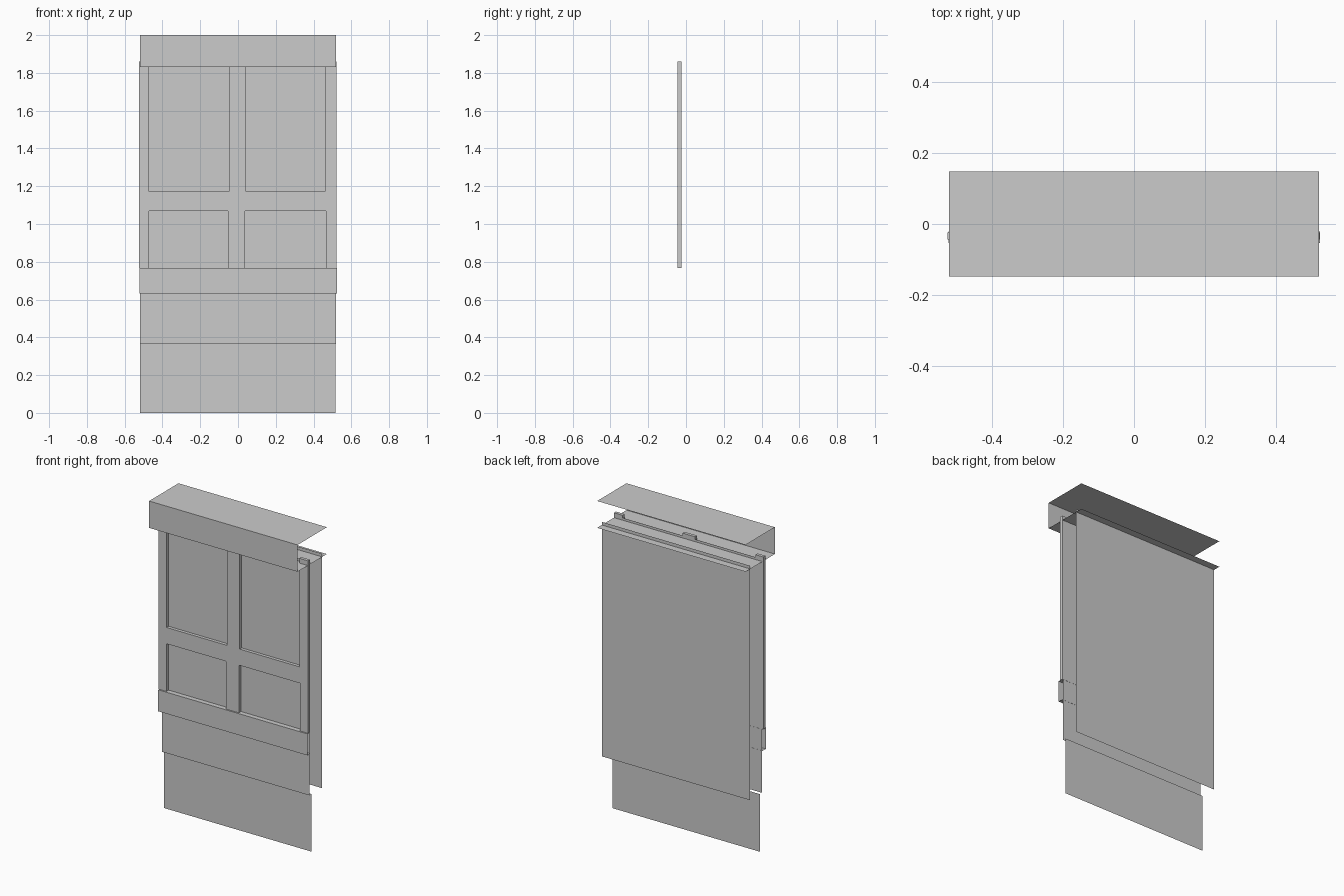
import bpy, bmesh

if "Cube" in bpy.data.objects:
    bpy.data.objects.remove(bpy.data.objects["Cube"])

# One plain grey for the whole model
grey = bpy.data.materials.new("plain_grey")
grey.diffuse_color = (0.6, 0.6, 0.6, 1)
grey.use_nodes = True
grey.node_tree.nodes["Principled BSDF"].inputs["Base Color"].default_value = grey.diffuse_color


def finish(name, bm):
    mesh = bpy.data.meshes.new(name)
    bm.to_mesh(mesh)
    bm.free()
    mesh.materials.append(grey)
    obj = bpy.data.objects.new(name, mesh)
    bpy.context.collection.objects.link(obj)
    return obj


def sheet(name, profile, x0, x1):
    """Sweep an open (y, z) profile along x; a rising profile faces the front."""
    bm = bmesh.new()
    pairs = [(bm.verts.new((x0, y, z)), bm.verts.new((x1, y, z))) for y, z in profile]
    for (a, b), (d, c) in zip(pairs, pairs[1:]):
        bm.faces.new((a, b, c, d))
    return finish(name, bm)


def plate(name, outline, y0, y1):
    """Extrude a closed (x, z) outline from y0 to y1."""
    bm = bmesh.new()
    face = bm.faces.new([bm.verts.new((x, y0, z)) for x, z in outline])
    new = bmesh.ops.extrude_face_region(bm, geom=[face], use_keep_orig=True)["geom"]
    moved = [v for v in new if isinstance(v, bmesh.types.BMVert)]
    bmesh.ops.translate(bm, verts=moved, vec=(0, y1 - y0, 0))
    bmesh.ops.recalc_face_normals(bm, faces=bm.faces)
    return finish(name, bm)


# Top box: underside, front and lid, open at the back and ends
sheet("top_box", [(0.147, 1.83), (-0.147, 1.83), (-0.147, 2.0), (0.147, 2.0)], -0.52, 0.52)

# Large flat sheets
sheet("front_panel", [(-0.022, 0.365), (-0.022, 1.845)], -0.518, 0.518)
sheet("back_panel", [(0.1, 1.85), (0.1, 0.365)], -0.52, 0.52)
sheet("lower_panel", [(0.0, 0.0), (0.0, 0.365)], -0.518, 0.516)

# Bottom rail: ledge, front and underside, open at the ends
sheet("bottom_rail", [(-0.021, 0.632), (-0.053, 0.632), (-0.053, 0.768), (-0.021, 0.768)],
      -0.522, 0.523)

# Raised frame: three stiles joined by a cross rail
top, bottom, rail_top, rail_low = 1.86, 0.768, 1.173, 1.07
frame = [
    (-0.525, bottom), (-0.47, bottom), (-0.47, rail_low), (-0.052, rail_low),
    (-0.052, bottom), (0.037, bottom), (0.037, rail_low), (0.465, rail_low),
    (0.465, bottom), (0.521, bottom), (0.521, top), (0.46, top),
    (0.46, rail_top), (0.042, rail_top), (0.042, top), (-0.047, top),
    (-0.047, rail_top), (-0.47, rail_top), (-0.47, top), (-0.525, top),
]
plate("raised_frame", frame, -0.044, -0.0235)
